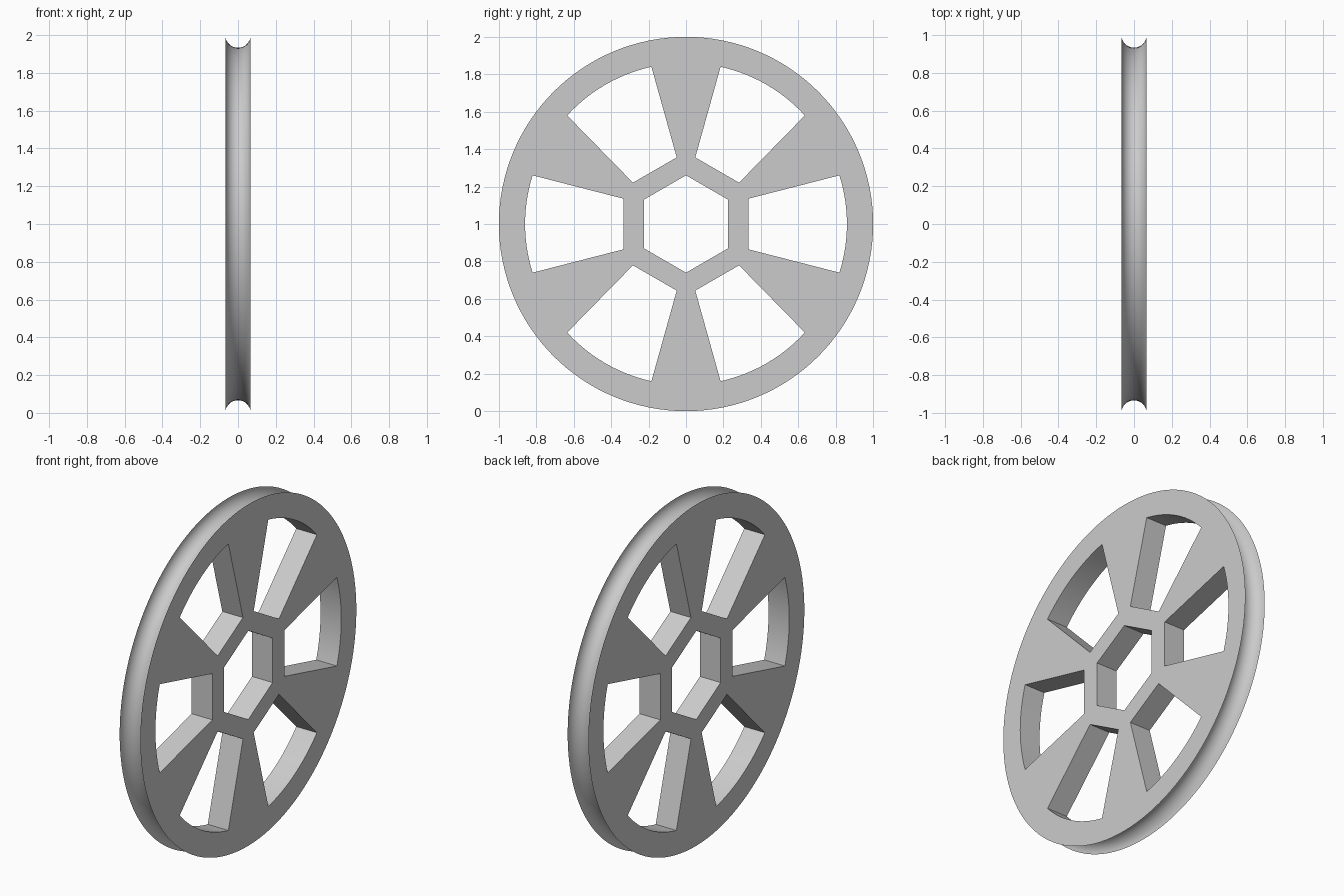
import bpy
import bmesh
from math import sin, cos, pi, atan2, hypot, radians

cube = bpy.data.objects.get("Cube")
if cube:
    bpy.data.objects.remove(cube, do_unlink=True)

HALF = 0.067       # half thickness, also the groove radius
RIM = 1.0
SEGMENTS = 128
GROOVE_STEPS = 16


def polar(r, a):
    return (r * cos(a), r * sin(a))


def window(turn):
    """Outline of one spoke opening: straight hub edge, slanted sides, curved rim edge."""
    inner_r, inner_a = hypot(0.333, 0.135), atan2(0.135, 0.333)
    outer_r, outer_a = 0.86, atan2(0.26, 0.82)
    steps = 12
    arc = [polar(outer_r, turn - outer_a + 2 * outer_a * i / steps) for i in range(steps + 1)]
    return [polar(inner_r, turn - inner_a)] + arc + [polar(inner_r, turn + inner_a)]


def add_loop(bm, outline, x):
    return [bm.verts.new((x, y, z + RIM)) for y, z in outline]


def join(bm, a, b):
    for i in range(len(a)):
        j = (i + 1) % len(a)
        bm.faces.new((a[i], a[j], b[j], b[i]))


def loop_edges(bm, loop):
    return [bm.edges.new((v, loop[(i + 1) % len(loop)])) if not bm.edges.get((v, loop[(i + 1) % len(loop)]))
            else bm.edges.get((v, loop[(i + 1) % len(loop)])) for i, v in enumerate(loop)]


bm = bmesh.new()
sides = {-HALF: [], HALF: []}

# Hexagonal axle hole and six spoke openings
openings = [[polar(0.26, pi / 2 + k * pi / 3) for k in range(6)]]
openings += [window(k * pi / 3) for k in range(6)]
for outline in openings:
    a, b = add_loop(bm, outline, -HALF), add_loop(bm, outline, HALF)
    join(bm, a, b)
    sides[-HALF] += loop_edges(bm, a)
    sides[HALF] += loop_edges(bm, b)

# Half-round groove around the rim
rings = []
for s in range(GROOVE_STEPS + 1):
    t = pi * s / GROOVE_STEPS
    r = RIM - HALF * sin(t)
    circle = [polar(r, 2 * pi * i / SEGMENTS) for i in range(SEGMENTS)]
    rings.append(add_loop(bm, circle, -HALF * cos(t)))
for a, b in zip(rings, rings[1:]):
    join(bm, a, b)
sides[-HALF] += loop_edges(bm, rings[0])
sides[HALF] += loop_edges(bm, rings[-1])

# Flat side faces with the openings left clear
for edges in sides.values():
    bmesh.ops.triangle_fill(bm, edges=edges, use_beauty=True, use_dissolve=False)
bmesh.ops.recalc_face_normals(bm, faces=bm.faces)

mesh = bpy.data.meshes.new("pulley_wheel")
bm.to_mesh(mesh)
bm.free()
wheel = bpy.data.objects.new("pulley_wheel", mesh)
bpy.context.collection.objects.link(wheel)

# Plain grey material
grey = bpy.data.materials.new("light_grey")
grey.use_nodes = True
colour = (0.6, 0.6, 0.6, 1.0)
grey.diffuse_color = colour
grey.node_tree.nodes["Principled BSDF"].inputs["Base Color"].default_value = colour
mesh.materials.append(grey)

bpy.ops.object.select_all(action="DESELECT")
wheel.select_set(True)
bpy.context.view_layer.objects.active = wheel
bpy.ops.object.shade_smooth_by_angle(angle=radians(30))
